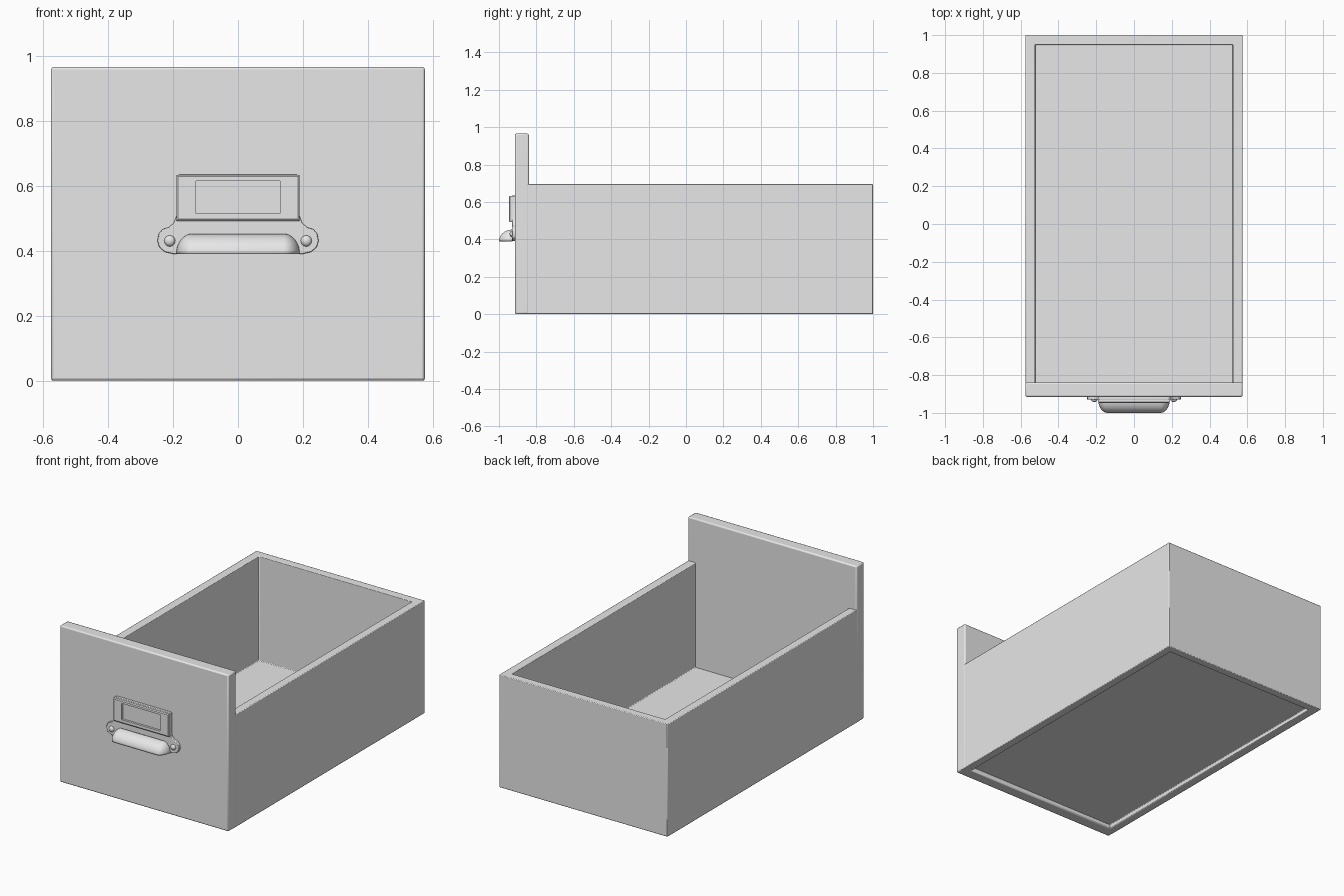
import bpy, bmesh, math

if "Cube" in bpy.data.objects:
    bpy.data.objects.remove(bpy.data.objects["Cube"])

GREY = (0.8, 0.8, 0.8, 1)
grey = bpy.data.materials.new("plain grey")
grey.use_nodes = True
grey.diffuse_color = GREY
grey.node_tree.nodes["Principled BSDF"].inputs["Base Color"].default_value = GREY


def finish(bm, name, bevel=0, segments=2, angle=35):
    """Turn a bmesh into a shaded object with an optional edge bevel."""
    bmesh.ops.recalc_face_normals(bm, faces=bm.faces)
    mesh = bpy.data.meshes.new(name)
    bm.to_mesh(mesh)
    bm.free()
    mesh.materials.append(grey)
    ob = bpy.data.objects.new(name, mesh)
    bpy.context.collection.objects.link(ob)
    if bevel:
        mod = ob.modifiers.new("bevel", 'BEVEL')
        mod.width, mod.segments = bevel, segments
        mod.limit_method = 'ANGLE'
    bpy.ops.object.select_all(action='DESELECT')
    ob.select_set(True)
    bpy.context.view_layer.objects.active = ob
    bpy.ops.object.shade_smooth_by_angle(angle=math.radians(angle))
    return ob


def loft(name, loops, bevel=0, segments=2):
    """Skin a stack of matching loops and cap both ends."""
    bm = bmesh.new()
    rings = [[bm.verts.new(p) for p in loop] for loop in loops]
    n = len(rings[0])
    for a, b in zip(rings, rings[1:]):
        for i in range(n):
            j = (i + 1) % n
            bm.faces.new((a[i], a[j], b[j], b[i]))
    bm.faces.new(rings[0])
    bm.faces.new(rings[-1])
    return finish(bm, name, bevel, segments)


def flat(hw, y0, y1, z):
    return [(-hw, y0, z), (hw, y0, z), (hw, y1, z), (-hw, y1, z)]


def upright(hw, z0, z1, y):
    return [(-hw, y, z0), (hw, y, z0), (hw, y, z1), (-hw, y, z1)]


# Open tray: recessed underside, outer walls, rim, inner walls, floor
outer, inner = (0.574, -0.88, 1.0), (0.523, -0.845, 0.95)
loft("drawer_tray", [flat(*inner, 0.025), flat(*inner, 0), flat(*outer, 0),
                     flat(*outer, 0.695), flat(*inner, 0.695), flat(*inner, 0.05)], 0.004)

# Tall front panel
loft("front_panel", [flat(0.575, -0.915, -0.84, 0), flat(0.575, -0.915, -0.84, 0.965)], 0.008)

# Flared backing plate of the handle
half = [(0.18, 0.635), (0.19, 0.625), (0.19, 0.505), (0.197, 0.486), (0.212, 0.472),
        (0.232, 0.466), (0.244, 0.452), (0.248, 0.43), (0.242, 0.41),
        (0.225, 0.396), (0.2, 0.39)]
outline = half + [(-x, z) for x, z in reversed(half)]
loft("handle_plate", [[(x, y, z) for x, z in outline] for y in (-0.91, -0.93)], 0.003)

# Raised label frame with a sunken window
loft("label_frame", [upright(0.19, 0.492, 0.633, -0.915), upright(0.19, 0.492, 0.633, -0.942),
                     upright(0.184, 0.498, 0.628, -0.947), upright(0.13, 0.515, 0.615, -0.947),
                     upright(0.13, 0.515, 0.615, -0.934)])

# Cup pull: quarter ellipsoid stretched sideways, open underneath
bm = bmesh.new()
steps = 10
rows = []
for i in range(steps + 1):
    a = math.radians(90) * i / steps
    row = []
    for side in (1, -1):
        for k in range(steps + 1):
            t = k if side == 1 else steps - k
            b = math.radians(90) * t / steps
            x = 0.14 + 0.05 * math.cos(a) * math.cos(b)
            y = -0.928 - 0.072 * math.cos(a) * math.sin(b)
            row.append(bm.verts.new((side * x, y, 0.39 + 0.062 * math.sin(a))))
    rows.append(row)
for r, s in zip(rows, rows[1:]):
    for k in range(len(r) - 1):
        bm.faces.new((r[k], r[k + 1], s[k + 1], s[k]))
bmesh.ops.remove_doubles(bm, verts=bm.verts, dist=0.0001)
cup = finish(bm, "cup_pull", angle=50)
# Make sure the shell normals point outward before thickening inward
facing = sum(p.normal.z for p in cup.data.polygons)
if facing < 0:
    cup.data.flip_normals()
shell = cup.modifiers.new("shell", 'SOLIDIFY')
shell.thickness, shell.offset = 0.006, -1

# Domed rivets on the plate ears
for side, label in ((1, "left"), (-1, "right")):
    bm = bmesh.new()
    bmesh.ops.create_uvsphere(bm, u_segments=20, v_segments=12, radius=0.017)
    bmesh.ops.scale(bm, vec=(1, 0.75, 1), verts=bm.verts)
    bmesh.ops.translate(bm, vec=(side * 0.21, -0.93, 0.43), verts=bm.verts)
    finish(bm, label + "_rivet")
